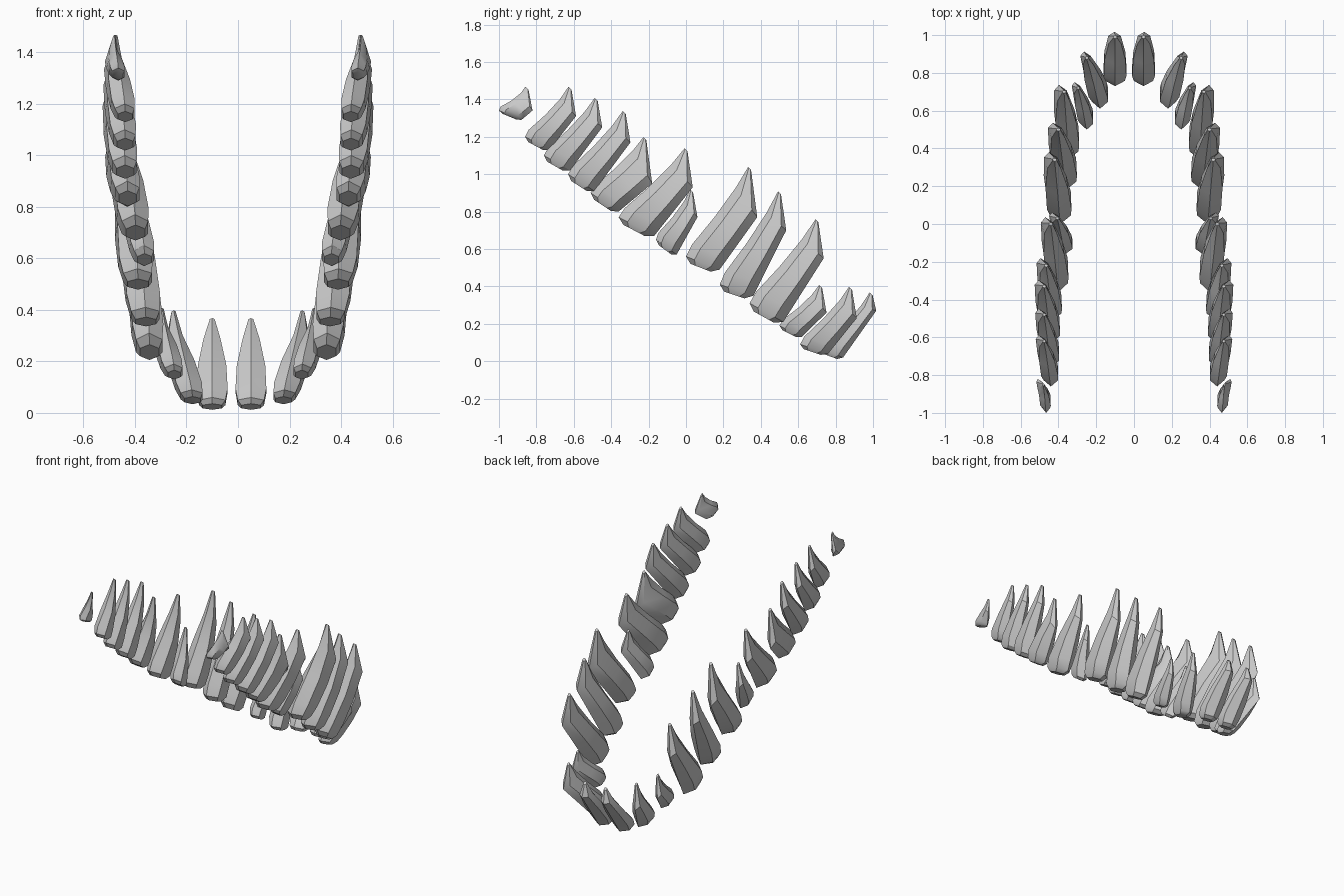
import bpy, bmesh
from math import cos, sin, pi
from mathutils import Vector

if "Cube" in bpy.data.objects:
    bpy.data.objects.remove(bpy.data.objects["Cube"])

# one row per tooth, back to front, side view in (y, z):
# rear root y,z | front root y,z | tip y,z | shoulder drop | root x | tip x | half thickness
TEETH = [
    (-1.0, 1.34, -.88, 1.29, -.85, 1.46, .12, .465, .48, .028),
    (-.86, 1.20, -.73, 1.13, -.62, 1.46, .15, .44, .475, .045),
    (-.76, 1.10, -.62, 1.02, -.48, 1.40, .15, .44, .475, .050),
    (-.63, 1.00, -.49, .91, -.33, 1.33, .16, .44, .475, .055),
    (-.51, .90, -.36, .80, -.22, 1.19, .24, .43, .465, .055),
    (-.36, .77, -.17, .67, 0.0, 1.13, .20, .40, .44, .060),
    (-.16, .65, -.05, .57, .03, .91, .14, .365, .405, .045),
    (0.0, .56, .18, .49, .34, 1.03, .26, .39, .42, .065),
    (.18, .41, .36, .35, .50, .90, .20, .36, .40, .065),
    (.34, .31, .52, .21, .70, .75, .20, .345, .37, .060),
    (.50, .19, .62, .13, .72, .40, .14, .25, .295, .040),
    (.61, .09, .76, .04, .88, .39, .16, .18, .25, .050),
    (.73, .06, .84, .02, .99, .36, .09, .05, .05, .060),
]
SIDES = 6


def tooth(name, row, side, shift=0):
    ly, lz, ry, rz, ty, tz, drop, xb, xt, t = row
    rear, front = Vector((xb, ly, lz)), Vector((xb, ry, rz))
    tip = Vector((xt, ty, tz))
    shoulder = Vector((xt + min(.03, xb * .08), ty + .02 + drop * .08, tz - drop))
    root = (rear + front) / 2
    back = (root - tip) * .05
    end = Vector((0, .008, -.008))
    mid_rear = rear.lerp(tip, .12) - Vector((0, .01, -.006))
    # stations: (rear edge, front edge, half thickness)
    stations = [
        (rear.lerp(root, .4) + back, front.lerp(root, .4) + back, t * .62),
        (rear, front, t * .85),
        (mid_rear, front.lerp(shoulder, .2), t),
        (rear.lerp(tip, .45), front.lerp(shoulder, .55), t * .92),
        (rear.lerp(tip, .78), shoulder, t * .55),
        (tip - end, tip + end, t * .16),
    ]
    bm = bmesh.new()
    rings = []
    for a, b, h in stations:
        c, half = (a + b) / 2, (b - a) / 2
        ring = []
        for k in range(SIDES):
            ang = 2 * pi * k / SIDES
            p = c + half * cos(ang) + Vector((h * sin(ang) / sin(pi / 3), 0, 0))
            ring.append(bm.verts.new((side * (p.x + shift), p.y, p.z)))
        rings.append(ring)
    for r0, r1 in zip(rings, rings[1:]):
        for k in range(SIDES):
            j = (k + 1) % SIDES
            bm.faces.new((r0[k], r0[j], r1[j], r1[k]))
    bm.faces.new(rings[0])
    bm.faces.new(rings[-1])
    bmesh.ops.recalc_face_normals(bm, faces=bm.faces[:])
    me = bpy.data.meshes.new(name)
    bm.to_mesh(me)
    bm.free()
    ob = bpy.data.objects.new(name, me)
    bpy.context.collection.objects.link(ob)
    ob.select_set(True)
    bpy.context.view_layer.objects.active = ob


# both sides of the jaw; the left front tooth sits further from the centre
for i, row in enumerate(TEETH):
    tooth(f"tooth_right_{i + 1}", row, 1)
    tooth(f"tooth_left_{i + 1}", row, -1, .05 if i == len(TEETH) - 1 else 0)

bpy.ops.object.shade_smooth_by_angle(angle=0.6)
